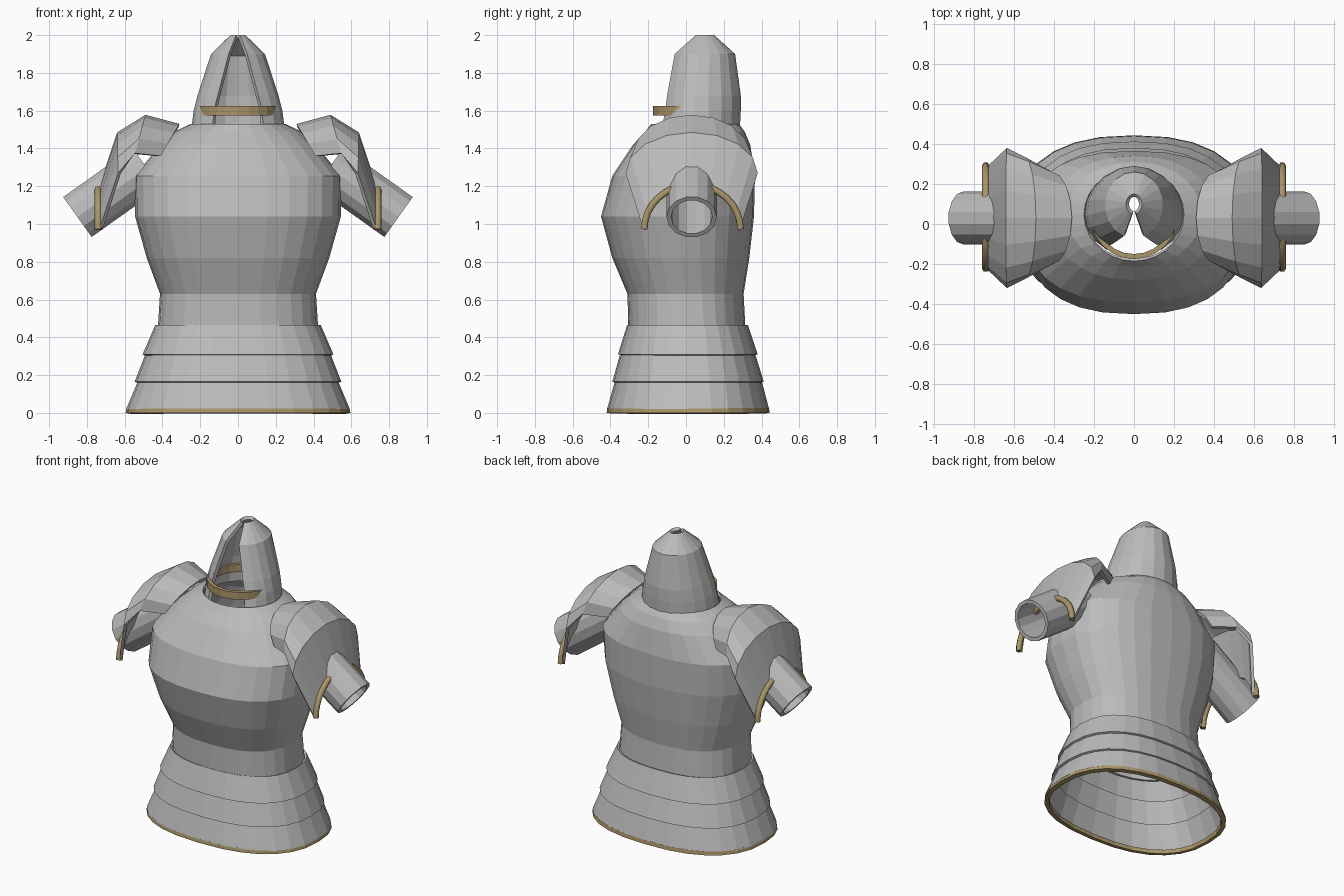
import bpy, math
from mathutils import Vector

if "Cube" in bpy.data.objects:
    bpy.data.objects.remove(bpy.data.objects["Cube"])


def material(name, rgb):
    m = bpy.data.materials.new(name)
    m.diffuse_color = (*rgb, 1)
    m.use_nodes = True
    m.node_tree.nodes["Principled BSDF"].inputs["Base Color"].default_value = m.diffuse_color
    return m


STEEL = material("steel_grey", (0.5, 0.5, 0.5))
GOLD = material("dull_gold", (0.40, 0.30, 0.14))


def loft(name, rows, mat, closed=True, thick=0.015, mirror=False):
    """Skin rows of points, thicken inward, optionally mirror across x."""
    n = len(rows[0])
    faces = []
    for i in range(len(rows) - 1):
        for j in range(n if closed else n - 1):
            k = (j + 1) % n
            faces.append((i * n + j, i * n + k, (i + 1) * n + k, (i + 1) * n + j))
    me = bpy.data.meshes.new(name)
    me.from_pydata([p for r in rows for p in r], [], faces)
    me.materials.append(mat)
    ob = bpy.data.objects.new(name, me)
    bpy.context.collection.objects.link(ob)
    s = ob.modifiers.new("thickness", 'SOLIDIFY')
    s.thickness, s.offset = thick, -1
    if mirror:
        ob.modifiers.new("mirror", 'MIRROR').use_mirror_merge = False
    return ob


def oval(z, hx, y0, y1, e=2.4, n=28):
    """Superellipse ring at height z, from front y0 to back y1."""
    cy, b, pts = (y0 + y1) / 2, (y1 - y0) / 2, []
    for j in range(n):
        t = 2 * math.pi * j / n
        s, c = math.sin(t), -math.cos(t)
        pts.append((hx * math.copysign(abs(s) ** (2 / e), s),
                    cy + b * math.copysign(abs(c) ** (2 / e), c), z))
    return pts


# Breastplate: hollow torso shell with an open neck
torso = [(0.44, .425, -.305, .315, 2.4), (0.63, .413, -.31, .305, 2.4),
         (0.82, .483, -.39, .335, 2.4), (1.04, .545, -.45, .36, 2.4),
         (1.255, .548, -.39, .365, 2.4), (1.42, .41, -.28, .34, 2.2),
         (1.49, .335, -.215, .31, 2.1), (1.53, .25, -.185, .28, 2.0)]
loft("breastplate", [oval(*r) for r in torso], STEEL)

# Three overlapping waist plates
lames = [((.31, .505, -.36, .38), (.465, .438, -.312, .328)),
         ((.165, .547, -.39, .412), (.325, .485, -.345, .362)),
         ((.02, .592, -.418, .44), (.18, .525, -.373, .398))]
for i, pair in enumerate(lames):
    loft(f"waist_plate_{i + 1}", [oval(*r) for r in pair], STEEL)

# Gold hem around the bottom
loft("hem_trim", [oval(0, .595, -.42, .443), oval(.025, .59, -.417, .44)],
     GOLD, thick=0.03)

# Helmet: open-faced shell; z, centre y, half width, front, back, half angle
helmet = [(1.50, .05, .248, .215, .235, 33), (1.60, .05, .235, .19, .24, 33),
          (1.68, .06, .215, .185, .23, 30), (1.90, .095, .145, .165, .165, 20),
          (2.00, .10, .040, .05, .05, 15)]
rows = []
for z, cy, rx, rf, rb, a in helmet:
    a, row = math.radians(a), []
    for j in range(17):
        t = a + (2 * math.pi - 2 * a) * j / 16
        c = math.cos(t)
        row.append((rx * math.sin(t), cy - c * (rf if c > 0 else rb), z))
    rows.append(row)
loft("helmet", rows, STEEL, closed=False, thick=0.022)

# Gold band running through the helmet and across the face opening
loft("face_band", [oval(z, .218, -.175, .262, 2, 24) for z in (1.575, 1.625)],
     GOLD, thick=0.025)

# Shoulder guards: arches lofted outward; top x, top z, end x, end z, half width
CY = 0.03
arches = [(.31, 1.53, .41, 1.36, .23), (.49, 1.578, .545, 1.375, .305),
          (.64, 1.485, .635, 1.27, .35), (.735, 1.20, .735, .97, .255)]
rows = []
for xt, zt, xe, ze, hw in arches:
    row = []
    for j in range(9):
        t = math.pi / 2 - math.pi * j / 8
        c = math.cos(t)
        row.append((xe + (xt - xe) * c, CY + hw * math.sin(t), ze + (zt - ze) * c))
    rows.append(row)
loft("shoulder_guards", rows, STEEL, closed=False, thick=0.02, mirror=True)

# Sleeves: hollow tubes slanting down and outward
axis = Vector((.815, 0, -.58)).normalized()
side, up = Vector((0, 1, 0)), axis.cross(Vector((0, 1, 0)))
end = Vector((.85, CY, 1.037))
rows = []
for d in (-.45, 0):
    rows.append([end + axis * d + .133 * (math.cos(t) * side + math.sin(t) * up)
                 for t in (2 * math.pi * j / 14 for j in range(14))])
# the ring turns from side to up, so run it from the outer end inward
rows = [r[::-1] for r in rows[::-1]] if axis.dot(side.cross(up)) < 0 else rows
sleeve_rows = rows
probe = (Vector(rows[0][1]) - rows[0][0]).cross(Vector(rows[1][0]) - rows[0][0])
if probe.dot(side) < 0 and rows[0][0].y > CY:
    sleeve_rows = [r[::-1] for r in rows]
loft("sleeves", sleeve_rows, STEEL, thick=0.024, mirror=True)

# Gold piping along the outer rim of each shoulder guard
for sgn, label in ((1, "right"), (-1, "left")):
    cu = bpy.data.curves.new(f"shoulder_trim_{label}", 'CURVE')
    cu.dimensions = '3D'
    cu.bevel_depth, cu.bevel_resolution = 0.02, 1
    cu.use_fill_caps = True
    sp = cu.splines.new('POLY')
    sp.points.add(16)
    for j, p in enumerate(sp.points):
        t = math.pi * (j / 16 - .5)
        p.co = (sgn * .74, CY + .004 + .255 * math.sin(t),
                .972 + .235 * math.cos(t), 1)
    cu.materials.append(GOLD)
    ob = bpy.data.objects.new(cu.name, cu)
    bpy.context.collection.objects.link(ob)
